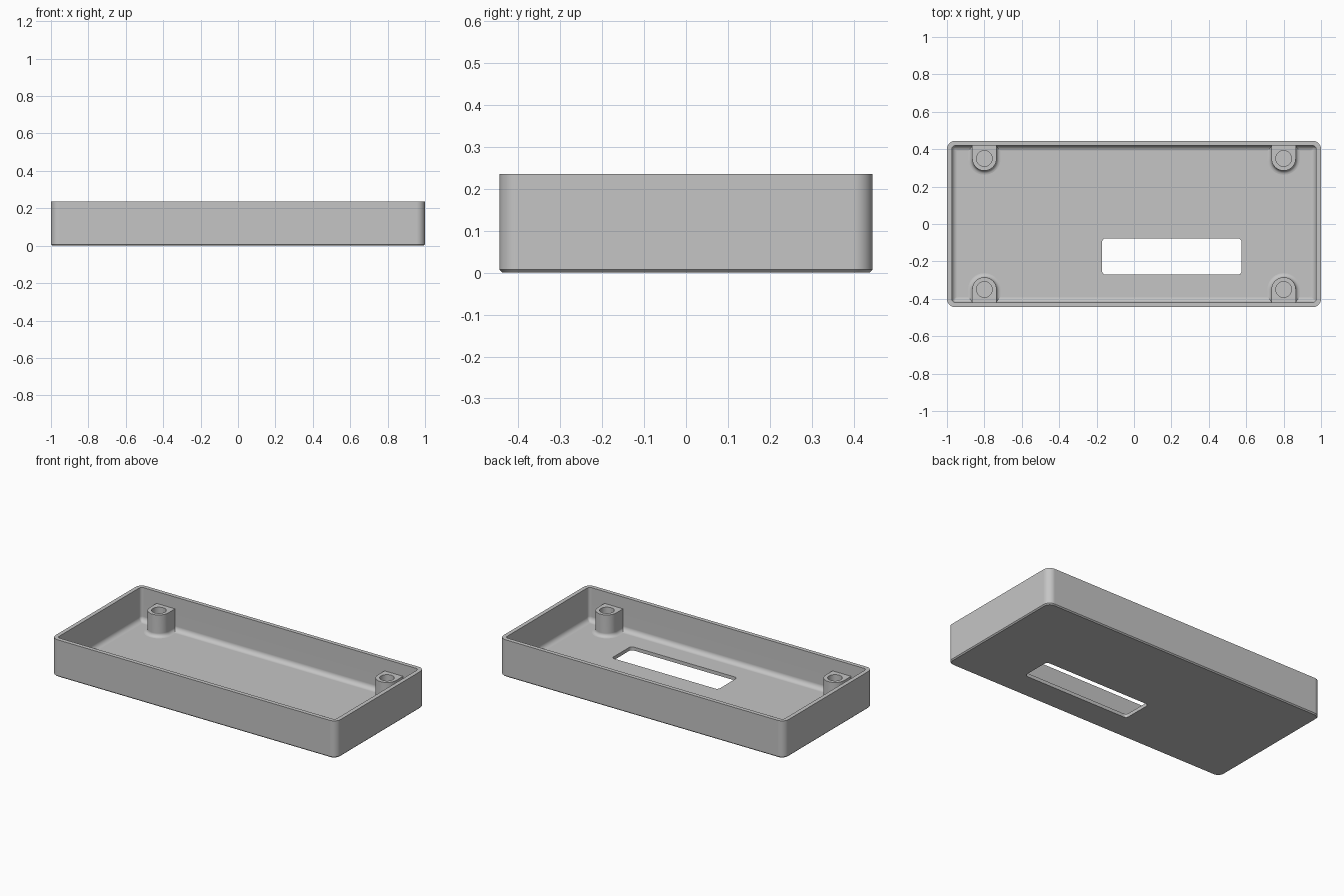
import bpy, bmesh
from math import sin, cos, pi, radians

old = bpy.data.objects.get("Cube")
if old:
    bpy.data.objects.remove(old, do_unlink=True)

# Single matte grey for the whole part
GREY = (0.56, 0.56, 0.56, 1)
grey = bpy.data.materials.new("plain_grey")
grey.use_nodes = True
grey.diffuse_color = GREY
grey.node_tree.nodes["Principled BSDF"].inputs["Base Color"].default_value = GREY

HALF_X, HALF_Y, HEIGHT = 1.0, 0.445, 0.235
WALL, FLOOR, FILLET = 0.026, 0.022, 0.03
BOSS_X, BOSS_Y, BOSS_TOP = 0.8, 0.35, 0.16
BOSS_R, HOLE_R = 0.065, 0.042


def rounded_rect(hx, hy, r, z, cx=0, cy=0, steps=8):
    """Counter-clockwise ring of a rounded rectangle."""
    ring = []
    for k, (sx, sy) in enumerate([(1, 1), (-1, 1), (-1, -1), (1, -1)]):
        for i in range(steps + 1):
            a = (k + i / steps) * pi / 2
            ring.append((cx + sx * (hx - r) + r * cos(a),
                         cy + sy * (hy - r) + r * sin(a), z))
    return ring


def loft(name, rings):
    """Closed solid through matching rings, capped at both ends."""
    bm = bmesh.new()
    loops = [[bm.verts.new(p) for p in ring] for ring in rings]
    for a, b in zip(loops, loops[1:]):
        for i in range(len(a)):
            j = (i + 1) % len(a)
            bm.faces.new((a[i], a[j], b[j], b[i]))
    bm.faces.new(loops[0][::-1])
    bm.faces.new(loops[-1])
    bmesh.ops.recalc_face_normals(bm, faces=bm.faces)
    mesh = bpy.data.meshes.new(name)
    bm.to_mesh(mesh)
    bm.free()
    mesh.materials.append(grey)
    obj = bpy.data.objects.new(name, mesh)
    bpy.context.collection.objects.link(obj)
    return obj


def activate(obj):
    bpy.ops.object.select_all(action="DESELECT")
    obj.select_set(True)
    bpy.context.view_layer.objects.active = obj


def finish(obj):
    activate(obj)
    bpy.ops.object.shade_smooth_by_angle(angle=radians(32))
    mod = obj.modifiers.new("flat_face_normals", "WEIGHTED_NORMAL")
    mod.keep_sharp = True


# Tray: outer chamfer, wall, rim, inner wall, floor fillet
profile = [(0.007, 0), (0, 0.007), (0, HEIGHT), (WALL, HEIGHT)]
for i in range(7):
    a = i / 6 * pi / 2
    profile.append((WALL + FILLET * (1 - cos(a)), FLOOR + FILLET * (1 - sin(a))))
tray = loft("tray", [rounded_rect(HALF_X - d, HALF_Y - d, max(0.045 - d, 0.006), z)
                     for d, z in profile])

# Display window cut through the floor
cutter = loft("window_cutter", [rounded_rect(0.373, 0.097, 0.02, z, 0.202, -0.174)
                                for z in (-0.1, 0.1)])
cutter.hide_render = True
cut = tray.modifiers.new("window", "BOOLEAN")
cut.operation = "DIFFERENCE"
cut.solver = "EXACT"
cut.object = cutter
activate(tray)
bpy.ops.object.modifier_apply(modifier=cut.name)
bpy.data.objects.remove(cutter, do_unlink=True)
finish(tray)


def boss_ring(sx, sy, r, z, to_wall, n=48):
    """Circle whose wall-side half is optionally squared off into the wall."""
    ring = []
    for i in range(n):
        a = 2 * pi * i / n
        x, y = r * cos(a), r * sin(a)
        if to_wall and y > 0:
            k = max(abs(cos(a)), abs(sin(a)))
            x, y = x / k, (BOSS_R + 0.018) * sin(a) / k
        ring.append((sx * (BOSS_X + x), sy * (BOSS_Y + y), z))
    return ring


# Screw bosses with flared bases and blind holes
flare = 0.022
boss_profile = [(BOSS_R + flare, FLOOR - 0.008, True)]
for i in range(6):
    a = i / 5 * pi / 2
    boss_profile.append((BOSS_R + flare * (1 - sin(a)), FLOOR + flare * (1 - cos(a)), True))
boss_profile += [(BOSS_R, BOSS_TOP, True), (HOLE_R, BOSS_TOP, False),
                 (HOLE_R, FLOOR + 0.01, False)]
for side, sx in (("left", 1), ("right", -1)):
    for end, sy in (("back", 1), ("front", -1)):
        finish(loft(f"{end}_{side}_screw_boss",
                    [boss_ring(sx, sy, r, z, w) for r, z, w in boss_profile]))
